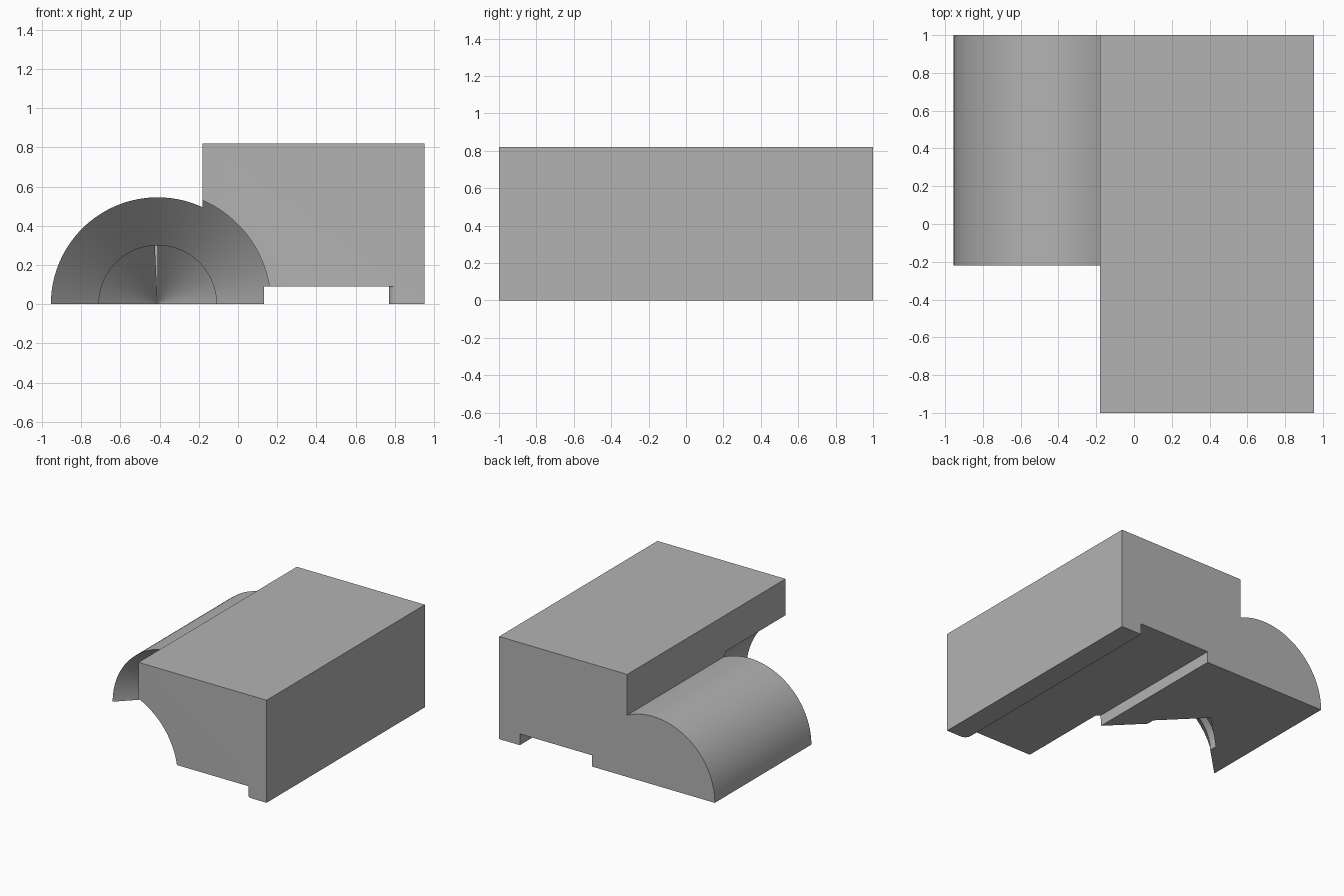
import bpy, bmesh
from math import cos, sin, pi
from mathutils import Matrix, Vector

if "Cube" in bpy.data.objects:
    bpy.data.objects.remove(bpy.data.objects["Cube"])

AXIS_X = -0.41      # shared axis of the round housing and the bore
LEFT, RIGHT = -0.18, 0.953
ROUND_FRONT = -0.22
RADIUS = 0.545
HEIGHT = 0.82

grey = bpy.data.materials.new("plain grey")
grey.use_nodes = True
colour = (0.45, 0.45, 0.45, 1)
grey.diffuse_color = colour
grey.node_tree.nodes["Principled BSDF"].inputs["Base Color"].default_value = colour


def finish(name, bm):
    bmesh.ops.recalc_face_normals(bm, faces=bm.faces)
    mesh = bpy.data.meshes.new(name)
    bm.to_mesh(mesh)
    bm.free()
    mesh.materials.append(grey)
    obj = bpy.data.objects.new(name, mesh)
    bpy.context.collection.objects.link(obj)
    return obj


def prism(name, points, direction):
    """Extrude a closed outline of 3D points along a direction."""
    bm = bmesh.new()
    face = bm.faces.new([bm.verts.new(p) for p in points])
    new = bmesh.ops.extrude_face_region(bm, geom=[face])["geom"]
    bmesh.ops.translate(bm, vec=direction,
                        verts=[v for v in new if isinstance(v, bmesh.types.BMVert)])
    return finish(name, bm)


def lathe(name, profile, steps=128):
    """Spin (radius, y) points about the housing axis."""
    bm = bmesh.new()
    verts = [bm.verts.new((AXIS_X + r, y, 0)) for r, y in profile]
    edges = [bm.edges.new(pair) for pair in zip(verts, verts[1:])]
    bmesh.ops.spin(bm, geom=verts + edges, cent=(AXIS_X, 0, 0), axis=(0, 1, 0),
                   angle=2 * pi, steps=steps, use_duplicate=False)
    bmesh.ops.remove_doubles(bm, verts=bm.verts, dist=0.0001)
    return finish(name, bm)


def combine(target, other, operation):
    mod = target.modifiers.new(other.name, "BOOLEAN")
    mod.object, mod.operation, mod.solver = other, operation, "EXACT"
    other.hide_render = True
    other.hide_set(True)


# Main block
block = prism("block", [(LEFT, -1, 0), (RIGHT, -1, 0), (RIGHT, -1, HEIGHT),
                        (LEFT, -1, HEIGHT)], (0, 2, 0))

# Half-round housing along the side
arc = [(AXIS_X + RADIUS * cos(pi * i / 64), ROUND_FRONT, RADIUS * sin(pi * i / 64))
       for i in range(65)]
housing = prism("half_round_housing", arc, (0, 1 - ROUND_FRONT, 0))

# Underside channel, flaring round the front corner of the foot
corner = [(0.82 - 0.05 * cos(pi / 2 * i / 12), -0.95 - 0.05 * sin(pi / 2 * i / 12), -0.1)
          for i in range(13)]
channel = prism("channel_cutter", [(0.133, -1.1, -0.1), (0.133, 1.1, -0.1),
                                   (0.77, 1.1, -0.1)] + corner + [(0.82, -1.1, -0.1)],
                (0, 0, 0.19))

# Stepped conical bore, open at the front
bore = lathe("bore_cutter", [(0, -1.1), (0.577, -1.1), (0.577, -0.252), (0.3, 0.025),
                             (0.3, 0.09), (0, 0.39)])

combine(block, housing, "UNION")
combine(block, channel, "DIFFERENCE")
combine(block, bore, "DIFFERENCE")

# Apply the cuts and remove the helpers
bpy.context.view_layer.objects.active = block
block.select_set(True)
for mod in list(block.modifiers):
    bpy.ops.object.modifier_apply(modifier=mod.name)
for helper in (housing, channel, bore):
    bpy.data.objects.remove(helper)
bpy.ops.object.shade_smooth_by_angle(angle=pi / 6)
